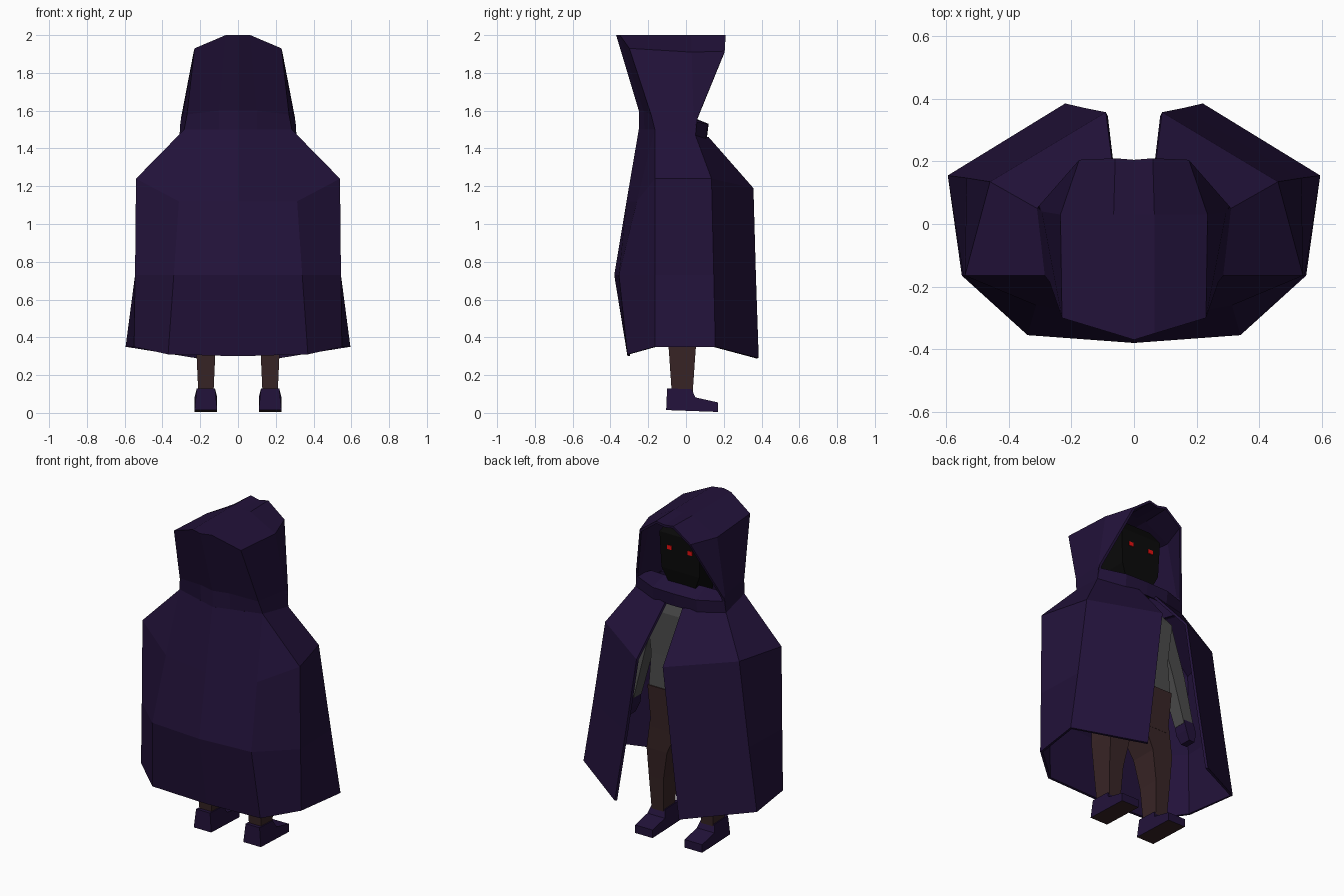
import bpy, bmesh
from mathutils import Vector

if "Cube" in bpy.data.objects:
    bpy.data.objects.remove(bpy.data.objects["Cube"])


def material(name, rgb):
    m = bpy.data.materials.new(name)
    m.diffuse_color = (*rgb, 1)
    m.use_nodes = True
    m.node_tree.nodes["Principled BSDF"].inputs["Base Color"].default_value = m.diffuse_color
    return m


PURPLE = material("purple_cloth", (0.016, 0.006, 0.042))
BROWN = material("brown_cloth", (0.04, 0.018, 0.019))
GREY = material("grey_shirt", (0.07, 0.07, 0.07))
BLACK = material("shadow_black", (0.003, 0.003, 0.003))
RED = material("glowing_red", (0.8, 0.005, 0.005))


def finish(name, bm, mat, mirror=True, thickness=0):
    bmesh.ops.remove_doubles(bm, verts=bm.verts, dist=0.0005)
    if not thickness:
        bmesh.ops.recalc_face_normals(bm, faces=bm.faces)
    me = bpy.data.meshes.new(name)
    bm.to_mesh(me)
    bm.free()
    me.materials.append(mat)
    ob = bpy.data.objects.new(name, me)
    bpy.context.collection.objects.link(ob)
    if mirror:
        ob.modifiers.new("mirror", 'MIRROR')
    if thickness:
        s = ob.modifiers.new("cloth", 'SOLIDIFY')
        s.thickness, s.offset = thickness, -1
    return ob


def sheet(name, grids, mat, thickness):
    """Cloth made of grids; each grid is a list of top-to-bottom columns."""
    bm = bmesh.new()
    for cols in grids:
        v = [[bm.verts.new(p) for p in c] for c in cols]
        for a, b in zip(v, v[1:]):
            for j in range(len(a) - 1):
                bm.faces.new((a[j], a[j + 1], b[j + 1], b[j]))
    bmesh.ops.remove_doubles(bm, verts=bm.verts, dist=0.0005)
    return finish(name, bm, mat, True, thickness)


def loft(name, rings, mat, mirror=True):
    """Closed four-sided limb; each ring is (x, y, z, half_x, half_y)."""
    bm = bmesh.new()
    loops = [[bm.verts.new((x + sx * hx, y + sy * hy, z))
              for sx, sy in ((-1, -1), (1, -1), (1, 1), (-1, 1))]
             for x, y, z, hx, hy in rings]
    for a, b in zip(loops, loops[1:]):
        for i in range(4):
            k = (i + 1) % 4
            bm.faces.new((a[i], a[k], b[k], b[i]))
    bm.faces.new(loops[0])
    bm.faces.new(loops[-1])
    return finish(name, bm, mat, mirror)


# Cloak: columns from the back centre round to the open edge
sheet("cloak", [[
    [(0, -.25, 1.5), (0, -.315, 1.12), (0, -.38, .73), (0, -.31, .30)],
    [(.285, -.165, 1.5), (.313, -.26, 1.12), (.34, -.355, .73), (.37, -.31, .31)],
    [(.285, -.165, 1.5), (.54, -.165, 1.24), (.545, -.165, .73), (.55, -.165, .35)],
    [(.31, .05, 1.47), (.46, .135, 1.24), (.535, .147, .73), (.595, .155, .35)],
    [(.06, .12, 1.46), (.09, .357, 1.19), (.155, .37, .73), (.22, .385, .29)],
]], PURPLE, 0.015)

# Hood: crown and side, then the back panel
back_edge = [(.23, -.30, 1.93), (.27, -.185, 1.58), (.285, -.165, 1.5)]
sheet("hood", [
    [[(0, -.37, 2), (.065, -.35, 2)] + back_edge,
     [(0, .03, 2), (.065, .03, 2), (.235, .03, 1.91), (.295, .04, 1.57), (.31, .05, 1.47)],
     [(0, .205, 1.99), (.06, .21, 2), (.175, .205, 1.915), (.302, .06, 1.56), (.31, .05, 1.47)]],
    [[(0, -.37, 2), (0, -.25, 1.6), (0, -.25, 1.5)],
     [(.065, -.35, 2), (.1, -.225, 1.6), (.1, -.22, 1.5)],
     back_edge],
], PURPLE, 0.015)

# Collar: ledge under the face and the front band
sheet("collar", [[
    [(.26, -.03, 1.55), (.305, .055, 1.54), (.31, .05, 1.46)],
    [(.14, .01, 1.57), (.15, .115, 1.53), (.15, .105, 1.45)],
    [(0, .02, 1.57), (0, .12, 1.53), (0, .11, 1.45)],
]], PURPLE, 0.01)

# Head in shadow with two eyes
loft("head", [(0, -.06, 1.42, .08, .08), (0, -.05, 1.55, .09, .09),
              (0, -.05, 1.64, .13, .105), (0, -.05, 1.86, .14, .11),
              (0, -.06, 1.93, .10, .08)], BLACK, False)
loft("eye", [(.07, .055, 1.765, .015, .008), (.07, .055, 1.79, .015, .008)], RED)

# Body under the cloak
loft("torso", [(0, -.03, .88, .20, .11), (0, -.04, 1.1, .19, .11),
               (0, -.05, 1.36, .23, .11), (0, -.06, 1.46, .10, .08)], GREY, False)
loft("hips", [(0, -.03, .64, .19, .10), (0, -.03, .90, .205, .115)], BROWN, False)
loft("leg", [(.17, -.02, .10, .04, .055), (.17, -.02, .32, .05, .07),
             (.155, -.02, .50, .07, .085), (.10, -.03, .68, .098, .10)], BROWN)
loft("arm", [(.36, .01, .77, .035, .04), (.31, -.03, 1.08, .045, .05),
             (.22, -.05, 1.38, .05, .06)], GREY)
loft("hand", [(.37, .03, .66, .02, .035), (.365, .02, .72, .035, .045),
              (.36, .01, .79, .035, .04)], PURPLE)

# Shoes: side profile swept across the foot, narrower at the ankle
profile = [(-.105, .015), (.17, .005), (.17, .055), (.05, .082), (.03, .125), (-.10, .13)]
bm = bmesh.new()
sides = []
for s in (-1, 1):
    sides.append([bm.verts.new((.17 + s * (.06 if z < .1 else .048), y, z)) for y, z in profile])
for f in sides:
    bm.faces.new(f)
for i in range(len(profile)):
    k = (i + 1) % len(profile)
    bm.faces.new((sides[0][i], sides[0][k], sides[1][k], sides[1][i]))
shoe = finish("shoe", bm, PURPLE)
shoe.data.materials.append(BROWN)
for p in shoe.data.polygons:
    if p.normal.z < -0.9:
        p.material_index = 1
